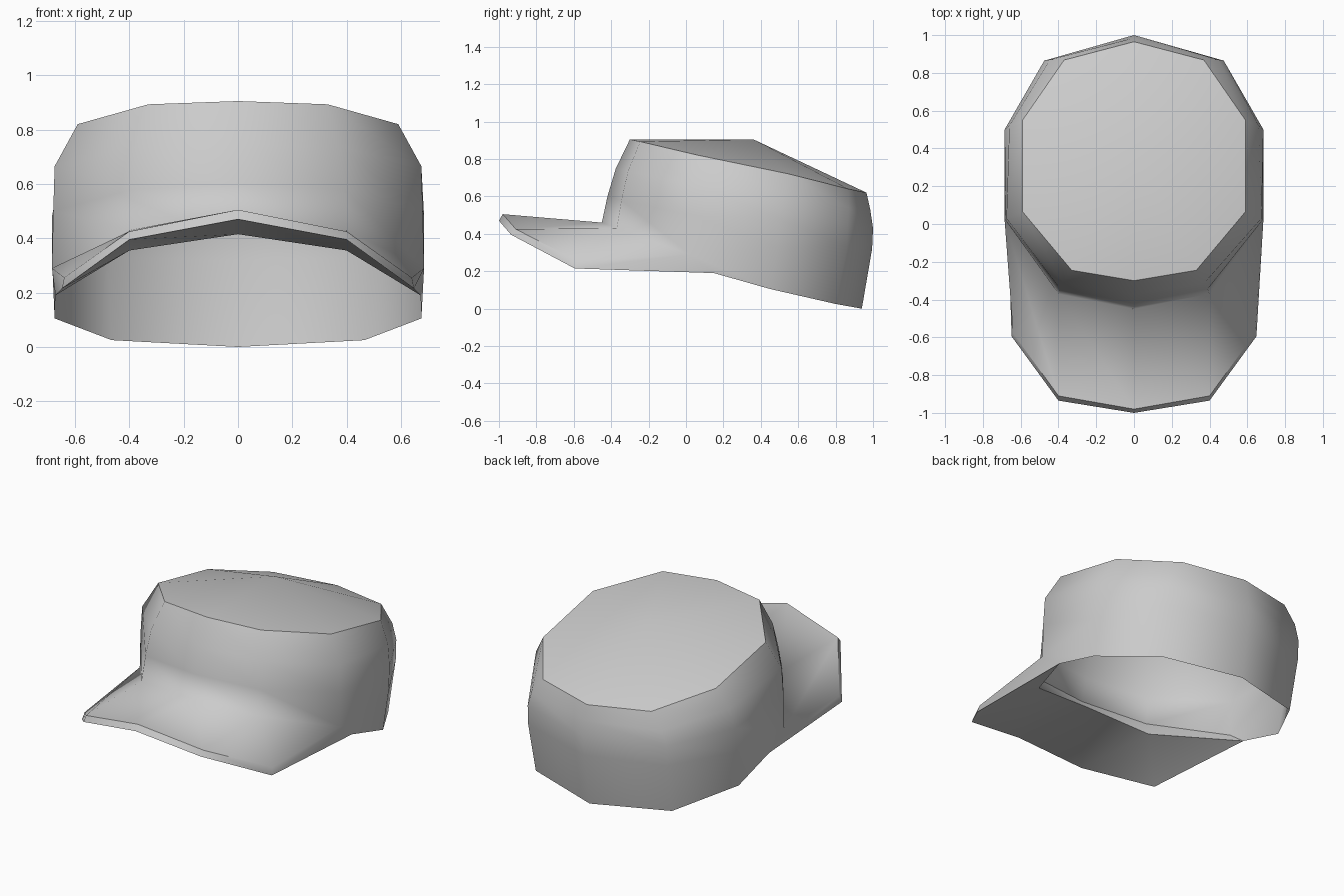
import bpy
import bmesh

cube = bpy.data.objects.get("Cube")
if cube:
    bpy.data.objects.remove(cube, do_unlink=True)

mat = bpy.data.materials.new("light grey cloth")
mat.use_nodes = True
grey = (0.6, 0.6, 0.6, 1.0)
mat.diffuse_color = grey
mat.node_tree.nodes["Principled BSDF"].inputs["Base Color"].default_value = grey

# Half rings of the crown, front centre to back centre, from top to hem
RINGS = [
    [(0, -.30, .905), (.33, -.245, .893), (.59, .065, .82), (.59, .55, .72), (.37, .868, .64), (0, .965, .62)],
    [(0, -.375, .75), (.375, -.31, .735), (.675, .03, .665), (.66, .52, .60), (.445, .87, .54), (0, .985, .53)],
    [(0, -.42, .60), (.39, -.345, .58), (.68, .02, .50), (.685, .50, .48), (.475, .865, .45), (0, 1.0, .43)],
    [(0, -.45, .46), (.40, -.37, .43), (.685, .02, .29), (.685, .49, .33), (.475, .86, .33), (0, .995, .32)],
    [(0, -.42, .415), (.40, -.35, .355), (.672, .15, .19), (.675, .45, .105), (.465, .80, .025), (0, .94, 0)],
]
# Half outlines of the brim's front edge, centre to side
BRIM_TOP = [(0, -.98, .505), (.40, -.91, .425), (.64, -.58, .255)]
BRIM_LOW = [(0, -1.0, .47), (.40, -.935, .395), (.648, -.595, .215)]


def flip(p):
    return (-p[0], p[1], p[2])


def full_ring(half):
    """Close a half ring, counter-clockwise from front centre."""
    return half + [flip(p) for p in half[-2:0:-1]]


def full_edge(half):
    """Mirror a half outline, running from -x to +x."""
    return [flip(p) for p in half[:0:-1]] + half


def add_verts(bm, points):
    return [bm.verts.new(p) for p in points]


def strip(bm, upper, lower):
    for i in range(len(upper) - 1):
        bm.faces.new((upper[i], lower[i], lower[i + 1], upper[i + 1]))


def crease(bm, row):
    for a, b in zip(row, row[1:]):
        edge = bm.edges.get((a, b))
        if edge:
            edge.smooth = False


def finish(bm, name):
    for f in bm.faces:
        f.smooth = True
    mesh = bpy.data.meshes.new(name)
    bm.to_mesh(mesh)
    bm.free()
    mesh.materials.append(mat)
    obj = bpy.data.objects.new(name, mesh)
    bpy.context.collection.objects.link(obj)
    return obj


# Cap shell: crown wall blending into the brim
bm = bmesh.new()
rings = [add_verts(bm, full_ring(r)) for r in RINGS]
for up, low in zip(rings[:3], rings[1:4]):
    strip(bm, up + up[:1], low + low[:1])
strip(bm, rings[3][2:9], rings[4][2:9])       # lower wall, sides and back

# Crown top, a shallow peak
top = rings[0] + rings[0][:1]
peak = bm.verts.new((0, .36, .905))
for a, b in zip(top, top[1:]):
    bm.faces.new((a, b, peak))
crease(bm, top)

# Brim: top, front edge, underside and the two side faces
front = [8, 9, 0, 1, 2]
rows = [[rings[3][i] for i in front],
        add_verts(bm, full_edge(BRIM_TOP)),
        add_verts(bm, full_edge(BRIM_LOW)),
        [rings[4][i] for i in front]]
for up, low in zip(rows, rows[1:]):
    strip(bm, up, low)
bm.faces.new([r[-1] for r in rows])
bm.faces.new([r[0] for r in reversed(rows)])
crease(bm, rows[1])
crease(bm, rows[2])
for end in (0, -1):
    crease(bm, [rows[2][end], rows[3][end]])
finish(bm, "cap_shell")

# Inner front band closing the brim off from the inside of the crown
bm = bmesh.new()
strip(bm, add_verts(bm, full_edge(RINGS[3][:3])), add_verts(bm, full_edge(RINGS[4][:3])))
finish(bm, "inner_front_band")
